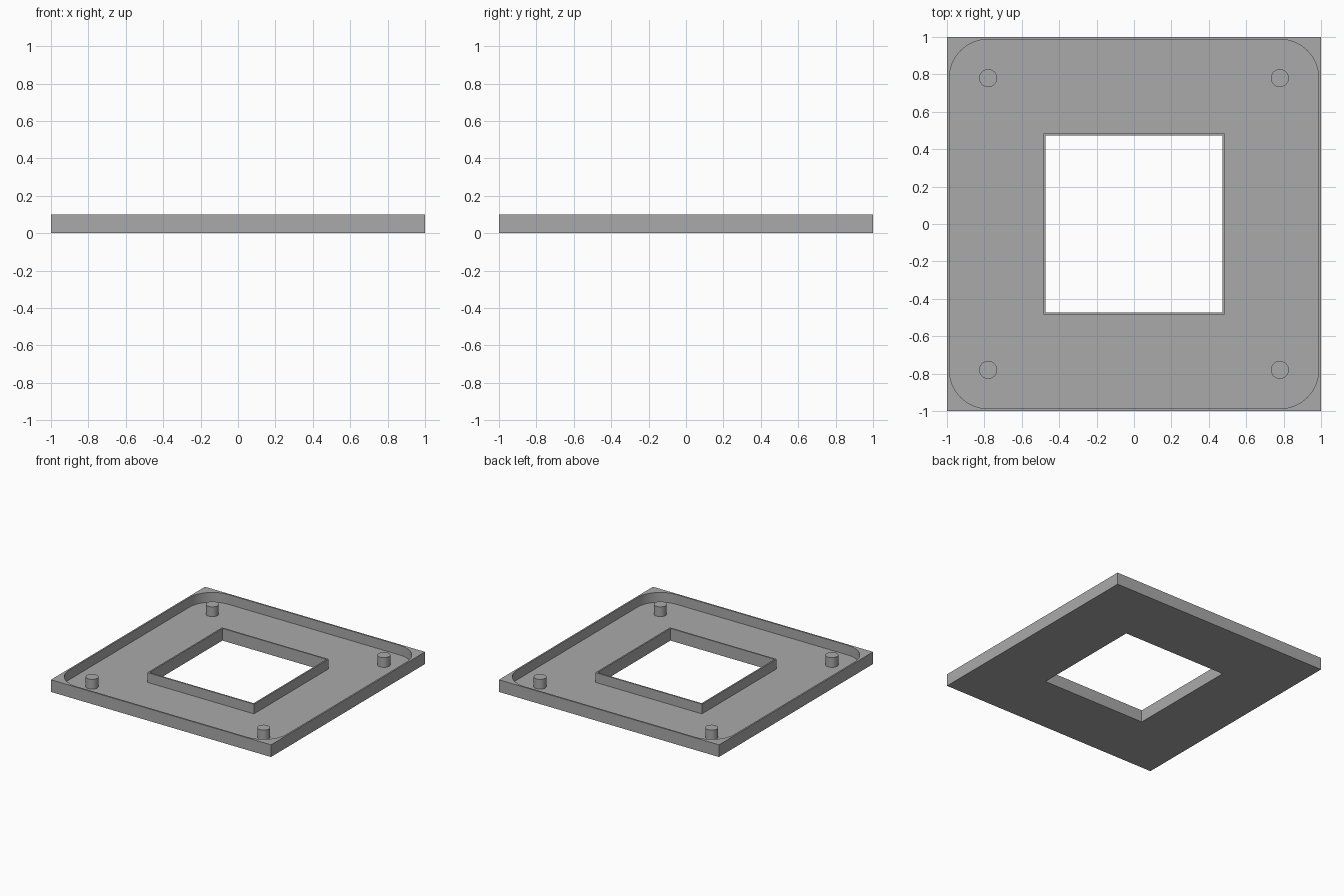
import bpy, bmesh, math
from mathutils import Matrix

cube = bpy.data.objects.get("Cube")
if cube:
    bpy.data.objects.remove(cube, do_unlink=True)

HEIGHT, FLOOR = 0.1, 0.02
POCKET, CORNER = 0.987, 0.207   # half size and corner radius of the recess
FRAME, HOLE = 0.485, 0.473      # half sizes of the inner frame and its opening
POST, POST_R = 0.78, 0.048

grey = bpy.data.materials.new("plain grey")
grey.use_nodes = True
colour = (0.4, 0.4, 0.4, 1)
grey.diffuse_color = colour
grey.node_tree.nodes["Principled BSDF"].inputs["Base Color"].default_value = colour


def make_object(name, bm):
    bmesh.ops.recalc_face_normals(bm, faces=bm.faces)
    mesh = bpy.data.meshes.new(name)
    bm.to_mesh(mesh)
    bm.free()
    mesh.materials.append(grey)
    obj = bpy.data.objects.new(name, mesh)
    bpy.context.collection.objects.link(obj)
    return obj


def prism(name, half, z0, z1, radius=0, steps=16):
    """Upright square prism, with rounded corners if a radius is given."""
    bm = bmesh.new()
    points = []
    for i, (sx, sy) in enumerate([(1, 1), (-1, 1), (-1, -1), (1, -1)]):
        c = half - radius
        for k in range(steps + 1 if radius else 1):
            a = (i + k / steps) * math.pi / 2
            points.append((sx * c + radius * math.cos(a), sy * c + radius * math.sin(a), z0))
    base = bm.faces.new([bm.verts.new(p) for p in points])
    top = bmesh.ops.extrude_face_region(bm, geom=[base], use_keep_orig=True)["geom"]
    verts = [g for g in top if isinstance(g, bmesh.types.BMVert)]
    bmesh.ops.translate(bm, verts=verts, vec=(0, 0, z1 - z0))
    return make_object(name, bm)


def cut(target, cutter):
    """Subtract the cutter from the target and discard the cutter."""
    cutter.hide_render = True
    mod = target.modifiers.new("cut", 'BOOLEAN')
    mod.operation, mod.solver, mod.object = 'DIFFERENCE', 'EXACT', cutter
    bpy.context.view_layer.objects.active = target
    bpy.ops.object.modifier_apply(modifier=mod.name)
    bpy.data.objects.remove(cutter, do_unlink=True)


def smooth(obj):
    bpy.ops.object.select_all(action='DESELECT')
    obj.select_set(True)
    bpy.context.view_layer.objects.active = obj
    bpy.ops.object.shade_smooth_by_angle(angle=math.radians(30))


# Tray: square block with a round-cornered recess that leaves an inner frame
tray = prism("tray", 1, 0, HEIGHT)
recess = prism("recess_cutter", POCKET, FLOOR, HEIGHT + 0.1, CORNER)
cut(recess, prism("frame_keeper", FRAME, -0.1, HEIGHT + 0.3))
cut(tray, recess)

# Square opening through the middle
cut(tray, prism("opening_cutter", HOLE, -0.1, HEIGHT + 0.1))
smooth(tray)

# Corner posts, rooted in the floor and flush with the rim
for y_name, sy in (("front", -1), ("back", 1)):
    for x_name, sx in (("right", -1), ("left", 1)):
        bm = bmesh.new()
        z0 = FLOOR / 2
        bmesh.ops.create_cone(bm, cap_ends=True, segments=32, radius1=POST_R, radius2=POST_R,
                              depth=HEIGHT - z0,
                              matrix=Matrix.Translation((sx * POST, sy * POST, (HEIGHT + z0) / 2)))
        smooth(make_object(f"{y_name}_{x_name}_post", bm))
